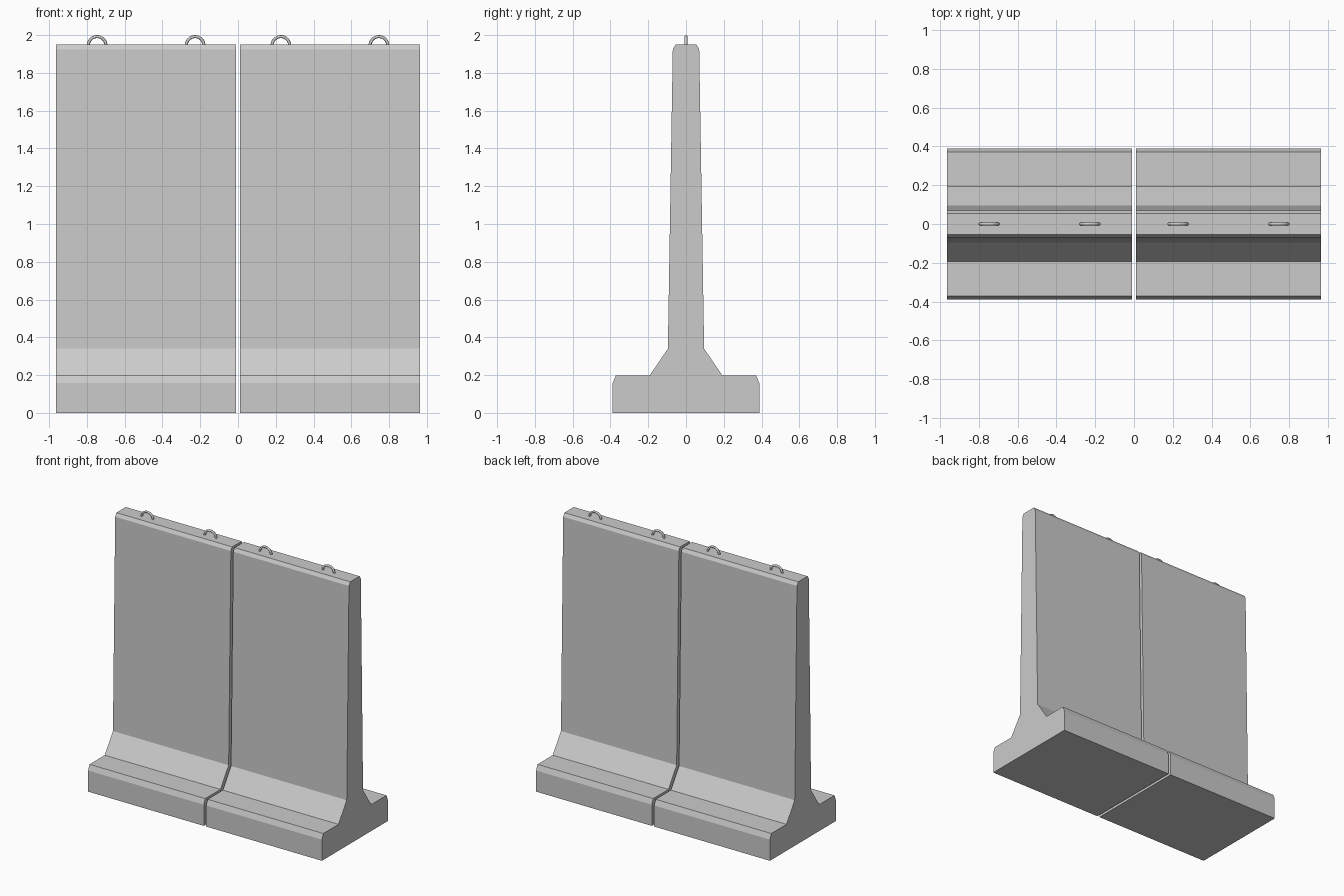
import bpy, bmesh
from math import pi, cos, sin

if "Cube" in bpy.data.objects:
    bpy.data.objects.remove(bpy.data.objects["Cube"])

X_IN, X_OUT = 0.010, 0.963   # panel ends either side of the centre gap
TOP = 1.95

# Half cross-section of the wall (y, z), from foot to top
HALF = [(0.388, 0.0), (0.388, 0.157), (0.372, 0.197), (0.193, 0.197),
        (0.096, 0.34), (0.07, 1.925), (0.055, TOP)]
PROFILE = HALF + [(-y, z) for y, z in reversed(HALF)]


def wall_panel(name, x0, x1):
    """Extrude the cross-section along x."""
    bm = bmesh.new()
    face = bm.faces.new([bm.verts.new((x0, y, z)) for y, z in PROFILE])
    ext = bmesh.ops.extrude_face_region(bm, geom=[face])
    moved = [v for v in ext["geom"] if isinstance(v, bmesh.types.BMVert)]
    bmesh.ops.translate(bm, verts=moved, vec=(x1 - x0, 0, 0))
    bmesh.ops.recalc_face_normals(bm, faces=bm.faces)
    mesh = bpy.data.meshes.new(name)
    bm.to_mesh(mesh)
    bm.free()
    obj = bpy.data.objects.new(name, mesh)
    bpy.context.collection.objects.link(obj)


def lifting_loop(name, x, radius=0.047, tube=0.008):
    """Bent steel bar: a half circle with short legs sunk in the concrete."""
    zc = 2.0 - radius - tube
    pts = [(x + radius * cos(pi * i / 16), zc + radius * sin(pi * i / 16))
           for i in range(17)]
    pts = [(x + radius, zc - 0.03)] + pts + [(x - radius, zc - 0.03)]
    curve = bpy.data.curves.new(name, 'CURVE')
    curve.dimensions = '3D'
    curve.bevel_depth = tube
    curve.bevel_resolution = 2
    curve.use_fill_caps = True
    spline = curve.splines.new('POLY')
    spline.points.add(len(pts) - 1)
    for p, (px, pz) in zip(spline.points, pts):
        p.co = (px, 0, pz, 1)
    spline.use_smooth = True
    obj = bpy.data.objects.new(name, curve)
    bpy.context.collection.objects.link(obj)


# Two mirrored panels, each with two lifting loops
for side, s in (("left", -1), ("right", 1)):
    wall_panel(f"{side}_wall_panel", *sorted((s * X_IN, s * X_OUT)))
    lifting_loop(f"{side}_inner_lifting_loop", s * 0.227)
    lifting_loop(f"{side}_outer_lifting_loop", s * 0.746)
